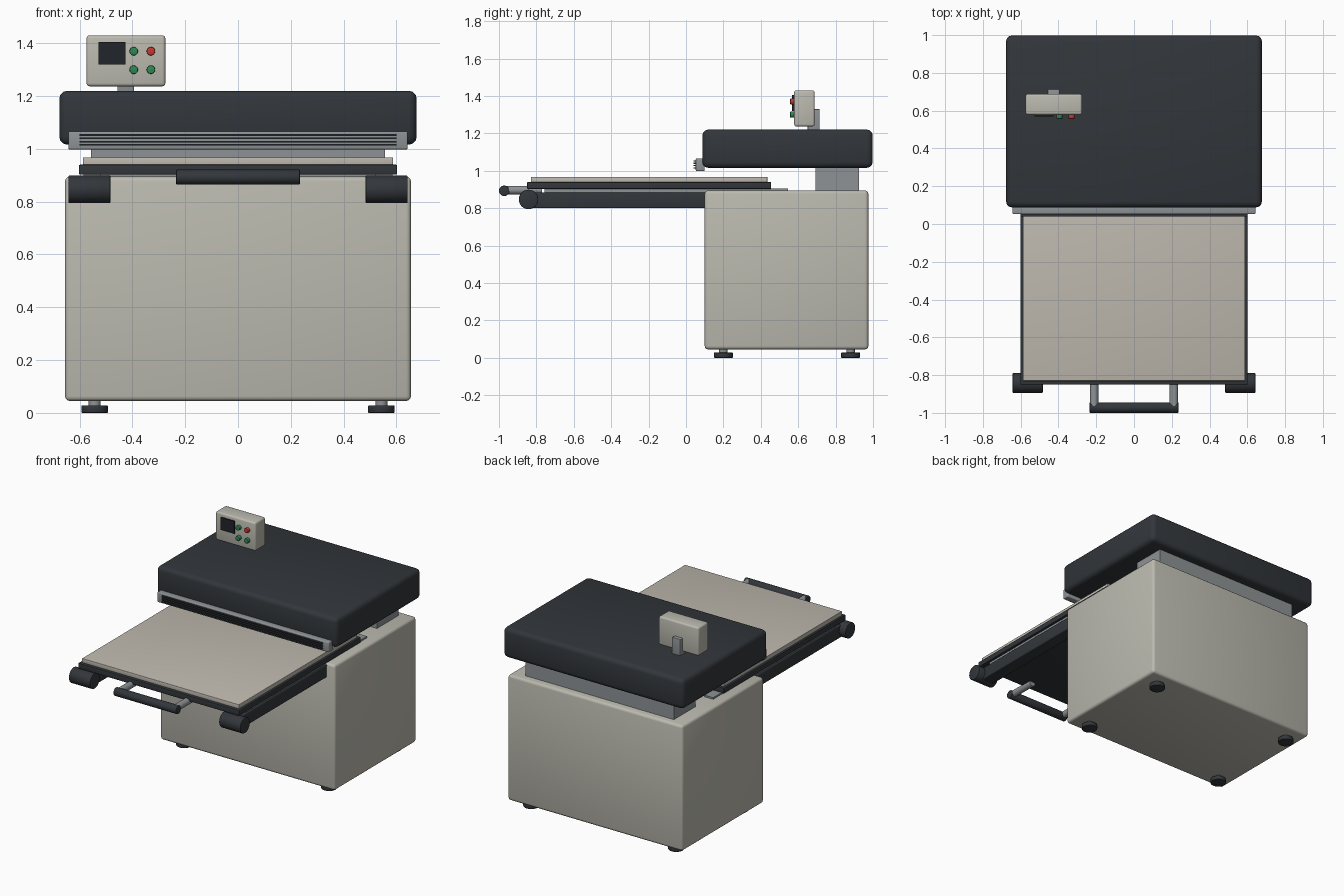
import bpy
from math import pi

if "Cube" in bpy.data.objects:
    bpy.data.objects.remove(bpy.data.objects["Cube"])


def material(name, r, g, b):
    m = bpy.data.materials.new(name)
    m.diffuse_color = (r, g, b, 1)
    m.use_nodes = True
    m.node_tree.nodes["Principled BSDF"].inputs["Base Color"].default_value = m.diffuse_color
    return m


BEIGE = material("beige_paint", 0.50, 0.49, 0.43)
BOARD = material("board_beige", 0.52, 0.49, 0.43)
DARK = material("dark_paint", 0.032, 0.037, 0.043)
STEEL = material("steel", 0.27, 0.29, 0.30)
BLACK = material("screen_black", 0.015, 0.018, 0.024)
GREEN = material("button_green", 0.03, 0.25, 0.09)
RED = material("button_red", 0.55, 0.04, 0.03)


def finish(obj, name, mat, bevel, segments=3):
    obj.name = name
    obj.data.materials.append(mat)
    if bevel:
        mod = obj.modifiers.new("bevel", "BEVEL")
        mod.width, mod.segments = bevel, segments
        mod.limit_method = 'ANGLE'
        bpy.ops.object.modifier_apply(modifier=mod.name)
    bpy.ops.object.shade_smooth_by_angle(angle=0.6)
    return obj


def box(name, x, y, z, mat, bevel=0.0):
    """Box from (min, max) ranges on each axis."""
    bpy.ops.mesh.primitive_cube_add(size=1, location=[(a + b) / 2 for a, b in (x, y, z)])
    obj = bpy.context.object
    obj.scale = [b - a for a, b in (x, y, z)]
    bpy.ops.object.transform_apply(location=False, rotation=False, scale=True)
    return finish(obj, name, mat, bevel)


def cylinder(name, centre, radius, length, axis, mat, bevel=0.0):
    rot = {'x': (0, pi / 2, 0), 'y': (pi / 2, 0, 0), 'z': (0, 0, 0)}[axis]
    bpy.ops.mesh.primitive_cylinder_add(vertices=32, radius=radius, depth=length,
                                        location=centre, rotation=rot)
    return finish(bpy.context.object, name, mat, bevel, 2)


# Cabinet, neck and heated head
box("cabinet", (-0.655, 0.655), (0.10, 0.975), (0.045, 0.895), BEIGE, 0.018)
box("neck", (-0.557, 0.557), (0.692, 0.925), (0.885, 1.03), STEEL)
box("head", (-0.677, 0.677), (0.088, 0.998), (1.016, 1.22), DARK, 0.03)

# Front safety bar with slats
box("front_bar", (-0.643, 0.643), (0.052, 0.10), (0.998, 1.066), STEEL, 0.006)
for i in range(4):
    z = 1.012 + i * 0.0125
    box(f"bar_slat_{i + 1}", (-0.6, 0.6), (0.04, 0.06), (z, z + 0.006), DARK)

# Sliding tray and work board
box("tray", (-0.602, 0.602), (-0.85, 0.455), (0.903, 0.94), DARK, 0.004)
box("work_board", (-0.588, 0.588), (-0.83, 0.435), (0.938, 0.968), BOARD, 0.003)

# Support arms, slide rails, rollers and handle stems on both sides
for side, s in (("left", -1), ("right", 1)):
    def span(a, b):
        return tuple(sorted((s * a, s * b)))
    box(f"{side}_arm", span(0.505, 0.595), (-0.84, 0.14), (0.80, 0.885), DARK, 0.006)
    box(f"{side}_slide_rail", span(0.52, 0.585), (-0.757, 0.545), (0.883, 0.906), STEEL)
    cylinder(f"{side}_arm_roller", (s * 0.563, -0.842, 0.847), 0.052, 0.16, 'x', DARK, 0.004)
    cylinder(f"{side}_handle_stem", (s * 0.211, -0.87, 0.897), 0.023, 0.2, 'y', STEEL)

    # Levelling feet
    for end, y in (("front", 0.20), ("back", 0.88)):
        cylinder(f"{end}_{side}_foot", (s * 0.543, y, 0.014), 0.05, 0.028, 'z', DARK, 0.003)
        cylinder(f"{end}_{side}_foot_stem", (s * 0.543, y, 0.039), 0.023, 0.034, 'z', STEEL)

# Pull handle
cylinder("pull_handle", (0, -0.972, 0.893), 0.028, 0.47, 'x', DARK, 0.004)

# Control box on its post
box("control_post", (-0.457, -0.394), (0.65, 0.714), (1.20, 1.33), STEEL, 0.004)
box("control_box", (-0.574, -0.275), (0.578, 0.688), (1.237, 1.43), BEIGE, 0.012)
box("control_screen", (-0.528, -0.427), (0.568, 0.585), (1.32, 1.404), BLACK)
for i, (x, z, mat) in enumerate(((-0.395, 1.37, GREEN), (-0.330, 1.37, RED),
                                 (-0.395, 1.30, GREEN), (-0.330, 1.30, GREEN))):
    cylinder(f"control_button_{i + 1}", (x, 0.57, z), 0.016, 0.026, 'y', mat, 0.003)
